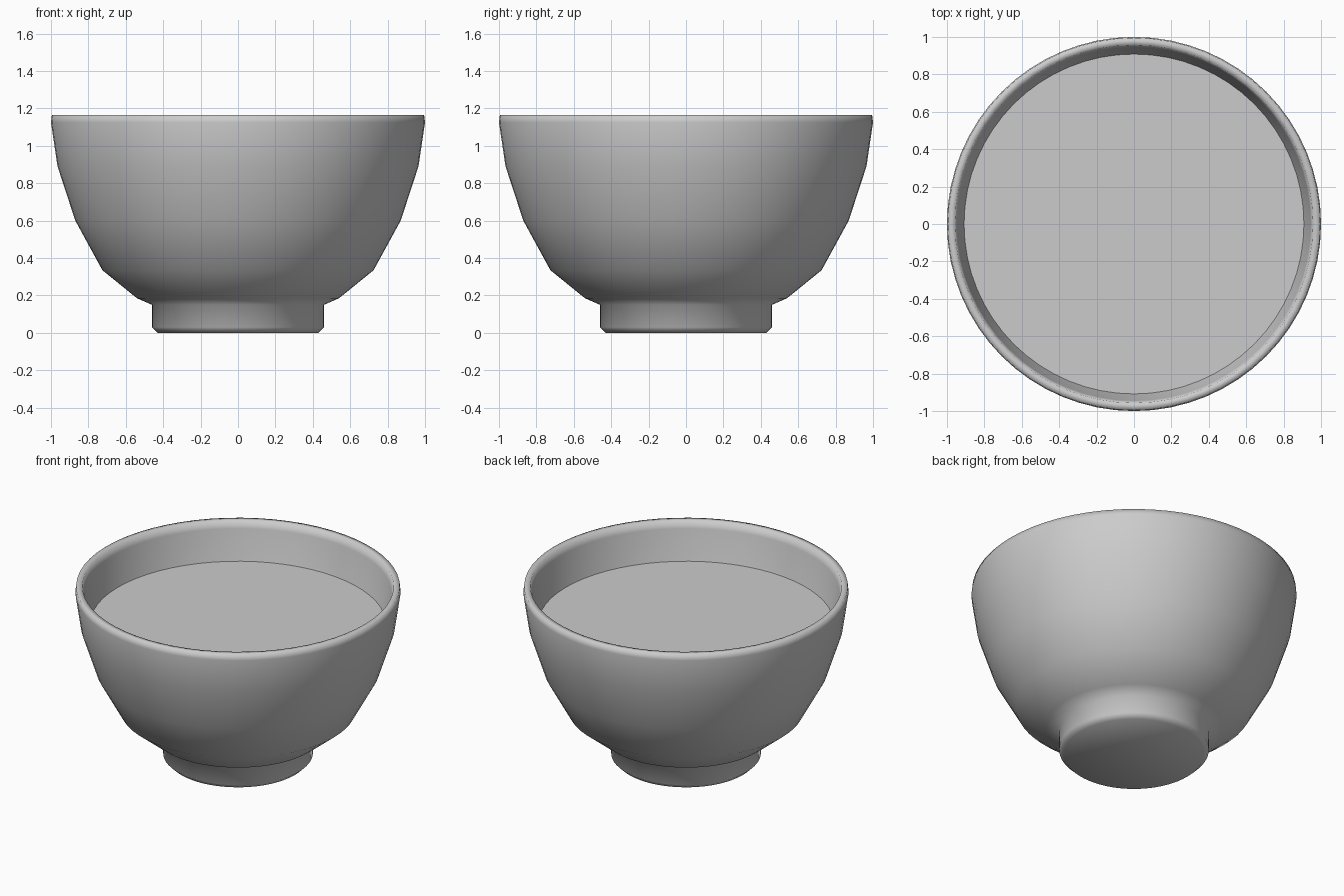
import bpy
import bmesh
import math

if "Cube" in bpy.data.objects:
    bpy.data.objects.remove(bpy.data.objects["Cube"])

SEGMENTS = 64

# One plain clay grey for everything
grey = bpy.data.materials.new("clay_grey")
grey.diffuse_color = (0.6, 0.6, 0.6, 1.0)
grey.use_nodes = True
grey.node_tree.nodes["Principled BSDF"].inputs["Base Color"].default_value = grey.diffuse_color


def lathe(name, profile):
    """Spin an (r, z) profile about the z axis; r = 0 ends close at a pole."""
    bm = bmesh.new()
    verts = [bm.verts.new((r, 0, z)) for r, z in profile]
    edges = [bm.edges.new(pair) for pair in zip(verts, verts[1:])]
    bmesh.ops.spin(bm, geom=verts + edges, cent=(0, 0, 0), axis=(0, 0, 1),
                   angle=math.tau, steps=SEGMENTS, use_merge=True)
    bmesh.ops.remove_doubles(bm, verts=bm.verts, dist=0.0001)
    bmesh.ops.recalc_face_normals(bm, faces=bm.faces)
    for face in bm.faces:
        face.smooth = True
    mesh = bpy.data.meshes.new(name)
    bm.to_mesh(mesh)
    bm.free()
    mesh.materials.append(grey)
    obj = bpy.data.objects.new(name, mesh)
    bpy.context.collection.objects.link(obj)
    return obj


# Bowl: foot, faceted outer curve, rim, then inner wall down to the floor
outer = [(0, 0), (0.43, 0), (0.46, 0.03), (0.46, 0.15), (0.54, 0.185),
         (0.725, 0.335), (0.87, 0.60), (0.965, 0.89), (1.0, 1.125)]
rim = [(0.995, 1.165), (0.957, 1.165)]
inner = [(0.945, 1.115), (0.905, 0.89), (0.81, 0.615), (0.67, 0.37),
         (0.50, 0.235), (0.40, 0.20), (0, 0.20)]
lathe("bowl", outer + rim + inner)

# Liquid surface: a flat disc just touching the inner wall
bm = bmesh.new()
bmesh.ops.create_circle(bm, cap_ends=True, segments=SEGMENTS, radius=0.909)
mesh = bpy.data.meshes.new("liquid_surface")
bm.to_mesh(mesh)
bm.free()
mesh.materials.append(grey)
liquid = bpy.data.objects.new("liquid_surface", mesh)
liquid.location.z = 0.91
bpy.context.collection.objects.link(liquid)
